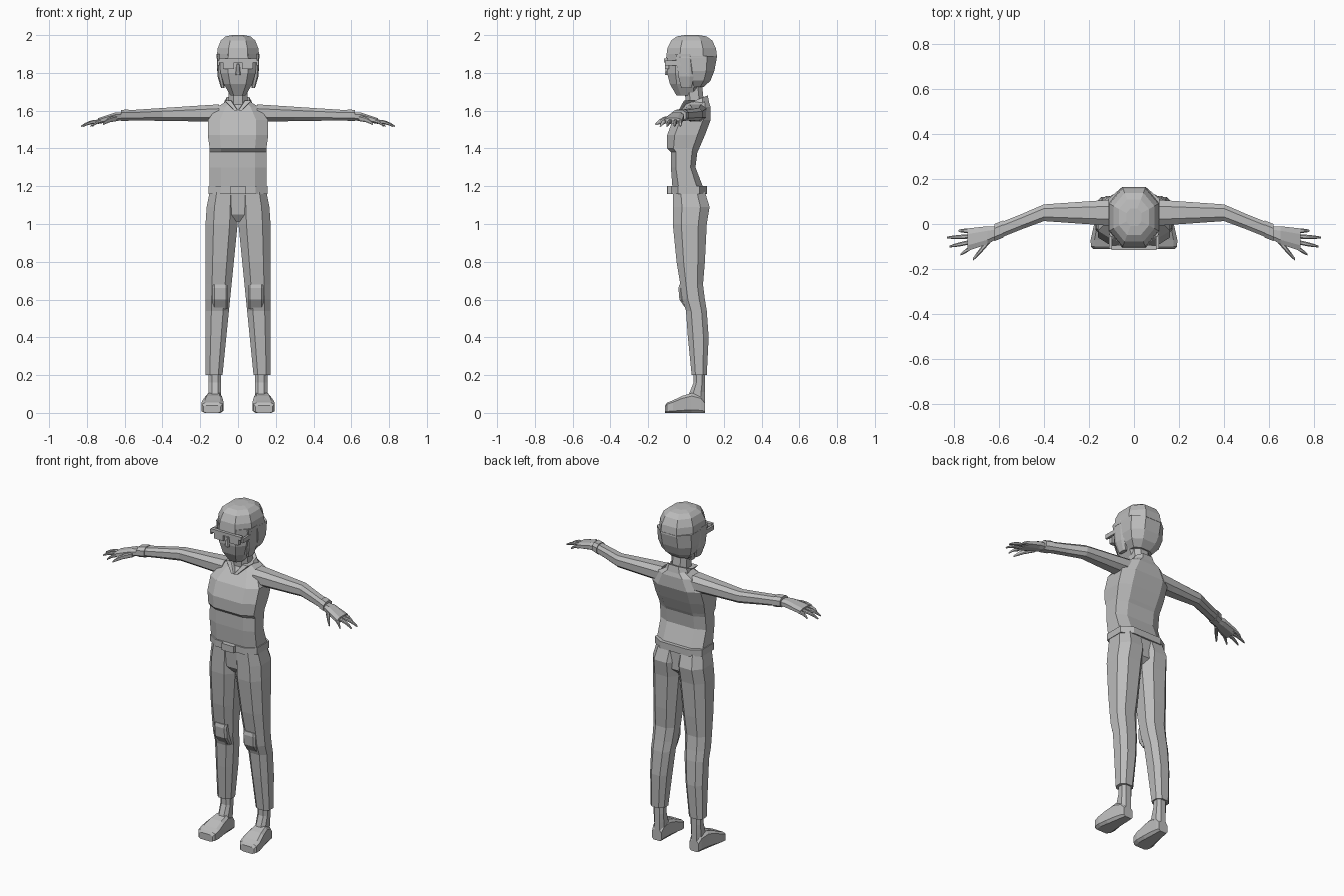
import bpy
import bmesh
from math import sin, cos, sqrt, radians

# Remove the default object
if "Cube" in bpy.data.objects:
    bpy.data.objects.remove(bpy.data.objects["Cube"], do_unlink=True)

# One plain material for the whole figure
grey = bpy.data.materials.new("plain grey")
grey.use_nodes = True
shade = (.5, .5, .5, 1)
grey.diffuse_color = shade
grey.node_tree.nodes["Principled BSDF"].inputs["Base Color"].default_value = shade


def section(low_a, high_a, low_b, high_b, bevel):
    """Eight-sided outline: a rectangle with its corners cut off."""
    cut_a = (high_a - low_a) * bevel
    cut_b = (high_b - low_b) * bevel
    return [(low_a + cut_a, low_b), (high_a - cut_a, low_b),
            (high_a, low_b + cut_b), (high_a, high_b - cut_b),
            (high_a - cut_a, high_b), (low_a + cut_a, high_b),
            (low_a, high_b - cut_b), (low_a, low_b + cut_b)]


def loft(name, axis, rings, bevel=.25, lift=0, mirror=False, slope=0):
    """Skin a row of eight-sided sections placed along one axis."""
    bm = bmesh.new()
    loops = []
    for along, low_a, high_a, low_b, high_b in rings:
        loop = []
        for a, b in section(low_a, high_a, low_b, high_b, bevel):
            place = {"X": (along, a, b), "Y": (a, along, b), "Z": (a, b, along)}[axis]
            vert = bm.verts.new(place)
            vert.co.z += slope * vert.co.y
            loop.append(vert)
        loops.append(loop)
    for here, there in zip(loops, loops[1:]):
        for i in range(len(here)):
            j = (i + 1) % len(here)
            bm.faces.new((here[i], here[j], there[j], there[i]))
    bm.faces.new(loops[0])
    bm.faces.new(loops[-1])
    bmesh.ops.recalc_face_normals(bm, faces=bm.faces[:])
    mesh = bpy.data.meshes.new(name)
    bm.to_mesh(mesh)
    bm.free()
    mesh.materials.append(grey)
    part = bpy.data.objects.new(name, mesh)
    part.location.z = lift
    bpy.context.collection.objects.link(part)
    if mirror:
        part.modifiers.new("Mirror", "MIRROR")


def trunk(name, rings, **options):
    """Upright loft centred on x: rings are height, half width, front, back."""
    loft(name, "Z", [(z, -w, w, front, back) for z, w, front, back in rings], **options)


def box(name, x, y, z, **options):
    """Block given by its extents."""
    loft(name, "Z", [(height, *x, *y) for height in z], bevel=.04, **options)


# Torso with an overhanging chest and a hollow lower back
trunk("torso", [
    (.17, .15, -.07, .1), (.3, .15, -.08, .05), (.38, .15, -.08, .06),
    (.4, .15, -.1, .07), (.47, .16, -.1, .1), (.55, .16, -.07, .13),
    (.62, .11, -.01, .13), (.65, .06, .01, .12),
], lift=1, bevel=.2)

# Belt and buckle
belt_height = (1.16, 1.2)
trunk("belt", [(z, .155, -.08, .11) for z in belt_height], bevel=.2)
box("buckle", (-.04, .04), (-.1, -.07), belt_height)

# Trousers: seat and two legs that part steadily below the crotch
trunk("trouser_seat", [
    (1.01, .03, -.03, .06), (1.05, .07, -.06, .1), (1.17, .12, -.07, .1),
], bevel=.15)


def leg_ring(z, front, back):
    """Trouser section with its inner and outer side set by height."""
    inner = max(0, (1.02 - z) / 10)
    outer = min(.172, .15 + (1.17 - z) / 5)
    return z, inner, outer, front, back


loft("trouser_leg", "Z", [leg_ring(*ring) for ring in (
    (1.17, -.07, .1), (1.09, -.07, .125), (1, -.07, .11), (.8, -.05, .1),
    (.68, -.03, .09), (.6, -.02, .1), (.54, 0, .11), (.4, .01, .12),
    (.2, .03, .11),
)], mirror=True)

# Knee pads
loft("knee_pad", "Z", [
    (z, .055, .135, front, .05)
    for z, front in ((.55, 0), (.6, -.035), (.66, -.04), (.68, -.035))
], bevel=.12, mirror=True)

# Ankles and shoes
loft("ankle", "Z", [
    (z, .09, .155, front, .1)
    for z, front in ((.05, 0), (.11, .02), (.16, .04), (.22, .04))
], mirror=True)


def shoe_ring(y, half, top):
    """Shoe section; the foot turns slightly outward toward the toe."""
    middle = .13 - y / 15
    return y, middle - half, middle + half, 0, top


loft("shoe", "Y", [shoe_ring(*ring) for ring in (
    (.1, .03, .06), (.08, .035, .09), (.03, .042, .105), (-.02, .05, .09),
    (-.07, .058, .066), (-.1, .055, .054), (-.11, .045, .04),
)], bevel=.15, mirror=True)


# Sleeves taper and sweep forward beyond the elbow
def arm_ring(x, extra=0):
    """Arm section at a distance from the body's middle."""
    y = .05 - .4 * max(0, x - .4)
    z = 1.59 - x / 40
    deep = max(.034, .065 - x * .07) + extra
    tall = .05 - x * .04 + extra
    return x, y - deep, y + deep, z - tall, z + tall


loft("sleeve", "X", [arm_ring(i / 10) for i in range(1, 7)], mirror=True)
loft("sleeve_cuff", "X", [arm_ring(x, .004) for x in (.58, .62)], mirror=True)

# Hands
loft("palm", "X", [
    (.6, -.06, -.01, .05, .09), (.65, -.09, -.01, .045, .09),
    (.74, -.12, -.02, .03, .06),
], lift=1.5, mirror=True)


def digit(name, base, tip, thick):
    """Tapered, slightly curled digit from base to tip."""
    rings = []
    for t in (0, .5, .8, 1):
        x, y, z = [p + (q - p) * t for p, q in zip(base, tip)]
        z += .03 * t * (1 - t)
        half = thick * (1 - .6 * t ** 3)
        rings.append((x, y - half, y + half, z - half, z + half))
    loft(name, "X", rings, lift=1.5, mirror=True)


finger_tips = {"little": (.78, -.03), "ring": (.83, -.06),
               "middle": (.82, -.1), "index": (.77, -.135)}
for i, (label, (x, y)) in enumerate(finger_tips.items()):
    digit(label + "_finger", (.725, -.03 - i / 40, .045), (x, y, .018), .01)
digit("thumb", (.64, -.07, .06), (.715, -.157, .03), .015)

# Neck and a collar that dips at the front
trunk("neck", [(.6, .05, 0, .1), (.78, .05, -.01, .08)], lift=1)
trunk("collar", [(.58, .085, -.01, .125), (.635, .062, 0, .115)], lift=1, slope=.4)
loft("collar_flap", "Z", [
    (.6, 0, .02, -.04, .02), (.655, .035, .075, -.01, .05),
], lift=1, bevel=.1, mirror=True)

# Face and nose
trunk("face", [
    (.68, .04, -.05, .06), (.74, .075, -.085, .08), (.8, .093, -.1, .1),
    (.9, .1, -.1, .12),
], lift=1, bevel=.22)
loft("nose", "Z", [
    (.79, -.014, .014, -.112, -.08), (.85, -.007, .007, -.104, -.08),
], lift=1)

# Hair: back and sides, then a domed crown with its fringe
trunk("hair_back", [
    (.725, .065, .02, .095), (.76, .095, 0, .13), (.81, .11, -.01, .15),
    (.89, .113, -.03, .165),
], lift=1, bevel=.27)


def crown_ring(angle):
    """Crown section at an angle above the brow."""
    size = sqrt(cos(radians(angle)))
    reach = .135 * size
    return .88 + .12 * sin(radians(angle)), .113 * size, .03 - reach, .03 + reach


trunk("hair_crown", [crown_ring(angle) for angle in (0, 25, 50, 70, 85)],
      lift=1, bevel=.27)
loft("sideburn", "Z", [
    (.72, .07, .09, -.025, .03), (.78, .08, .108, -.04, .04),
    (.9, .085, .113, -.055, .04),
], lift=1, mirror=True)

# Spectacles
box("lens", (.02, .08), (-.112, -.09), (.82, .86), lift=1, mirror=True)
box("brow_bar", (-.1, .1), (-.116, -.095), (.855, .875), lift=1)
box("temple_arm", (.097, .11), (-.11, 0), (.84, .865), lift=1, mirror=True)
